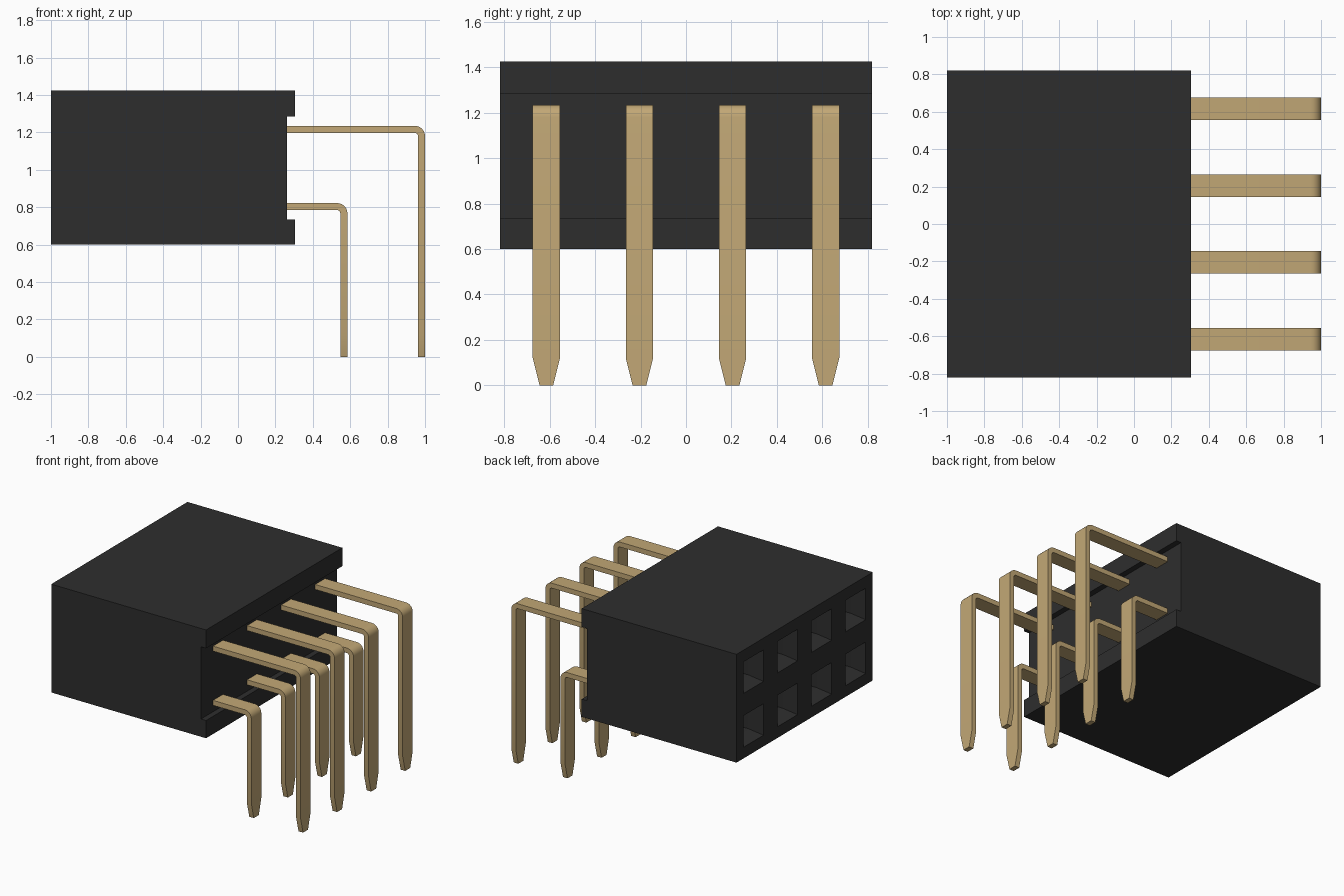
import bpy, bmesh, math
from mathutils import Vector

if "Cube" in bpy.data.objects:
    bpy.data.objects.remove(bpy.data.objects["Cube"])


def material(name, rgb):
    m = bpy.data.materials.new(name)
    m.use_nodes = True
    m.diffuse_color = (*rgb, 1)
    m.node_tree.nodes["Principled BSDF"].inputs["Base Color"].default_value = (*rgb, 1)
    return m


black = material("black plastic", (0.027, 0.027, 0.027))
gold = material("gold metal", (0.54, 0.39, 0.18))

COLUMNS = [-0.615, -0.205, 0.205, 0.615]
ROWS = [0.805, 1.215]
HOLE = 0.12        # half size of a socket mouth
HALF_DEPTH = 0.82  # half of the housing along y


def add_object(name, bm, mat):
    bmesh.ops.recalc_face_normals(bm, faces=bm.faces)
    mesh = bpy.data.meshes.new(name)
    bm.to_mesh(mesh)
    bm.free()
    mesh.materials.append(mat)
    obj = bpy.data.objects.new(name, mesh)
    bpy.context.collection.objects.link(obj)
    return obj


# Housing: side profile with a recessed rear channel, extruded along y
def build_housing():
    bm = bmesh.new()
    profile = [(-1, 0.6), (0.305, 0.6), (0.305, 0.735), (0.262, 0.735),
               (0.262, 1.285), (0.305, 1.285), (0.305, 1.425), (-1, 1.425)]
    side = bm.faces.new([bm.verts.new((x, -HALF_DEPTH, z)) for x, z in profile])
    out = bmesh.ops.extrude_face_region(bm, geom=[side])
    bmesh.ops.translate(bm, vec=(0, 2 * HALF_DEPTH, 0),
                        verts=[v for v in out["geom"] if isinstance(v, bmesh.types.BMVert)])
    bmesh.ops.recalc_face_normals(bm, faces=bm.faces)

    # Divide the mating face into a grid that outlines the sockets
    def divide(centres, axis):
        for c in centres:
            for edge in (c - HOLE, c + HOLE):
                mating = [f for f in bm.faces if f.normal.x < -0.9]
                geom = mating + list({e for f in mating for e in f.edges}) \
                    + list({v for f in mating for v in f.verts})
                bmesh.ops.bisect_plane(bm, geom=geom, plane_co=axis * edge, plane_no=axis)
                bm.normal_update()

    divide(COLUMNS, Vector((0, 1, 0)))
    divide(ROWS, Vector((0, 0, 1)))

    # Sockets: a funnel mouth leading into a narrower square bore
    def is_socket(f):
        c = f.calc_center_median()
        return (f.normal.x < -0.9 and any(abs(c.y - y) < HOLE for y in COLUMNS)
                and any(abs(c.z - z) < HOLE for z in ROWS))

    sockets = [f for f in bm.faces if is_socket(f)]
    bmesh.ops.inset_individual(bm, faces=sockets, thickness=0.05, depth=-0.1)
    for f in sockets:
        floor = bmesh.ops.extrude_discrete_faces(bm, faces=[f])["faces"][0]
        bmesh.ops.translate(bm, vec=(0.7, 0, 0), verts=floor.verts)
    add_object("housing", bm, black)


# Pin: flat strip swept along the housing axis, round a bend and down to a tapered tip
def build_pin(name, y, x_out, z_top):
    thick, radius, steps = 0.038, 0.055, 6
    cx, cz = x_out - radius, z_top - radius
    rings = [((0.2, z_top), (0.2, z_top - thick), 0.06)]
    for i in range(steps + 1):
        a = math.pi / 2 * (1 - i / steps)
        outer, inner = [(cx + r * math.cos(a), cz + r * math.sin(a))
                        for r in (radius, radius - thick)]
        rings.append((outer, inner, 0.06))
    for z, half in ((0.12, 0.06), (0, 0.03)):
        rings.append(((x_out, z), (x_out - thick, z), half))

    bm = bmesh.new()
    loops = [[bm.verts.new((p[0], y + s, p[1]))
              for p, s in ((o, -w), (o, w), (n, w), (n, -w))] for o, n, w in rings]
    for a, b in zip(loops, loops[1:]):
        for k in range(4):
            j = (k + 1) % 4
            bm.faces.new((a[k], a[j], b[j], b[k]))
    bm.faces.new(loops[0])
    bm.faces.new(loops[-1])
    obj = add_object(name, bm, gold)
    bpy.ops.object.select_all(action="DESELECT")
    obj.select_set(True)
    bpy.context.view_layer.objects.active = obj
    bpy.ops.object.shade_smooth_by_angle(angle=math.radians(20))


build_housing()
for n, y in enumerate(COLUMNS, 1):
    build_pin(f"lower_pin_{n}", y, 0.585, 0.822)
    build_pin(f"upper_pin_{n}", y, 1.0, 1.235)
